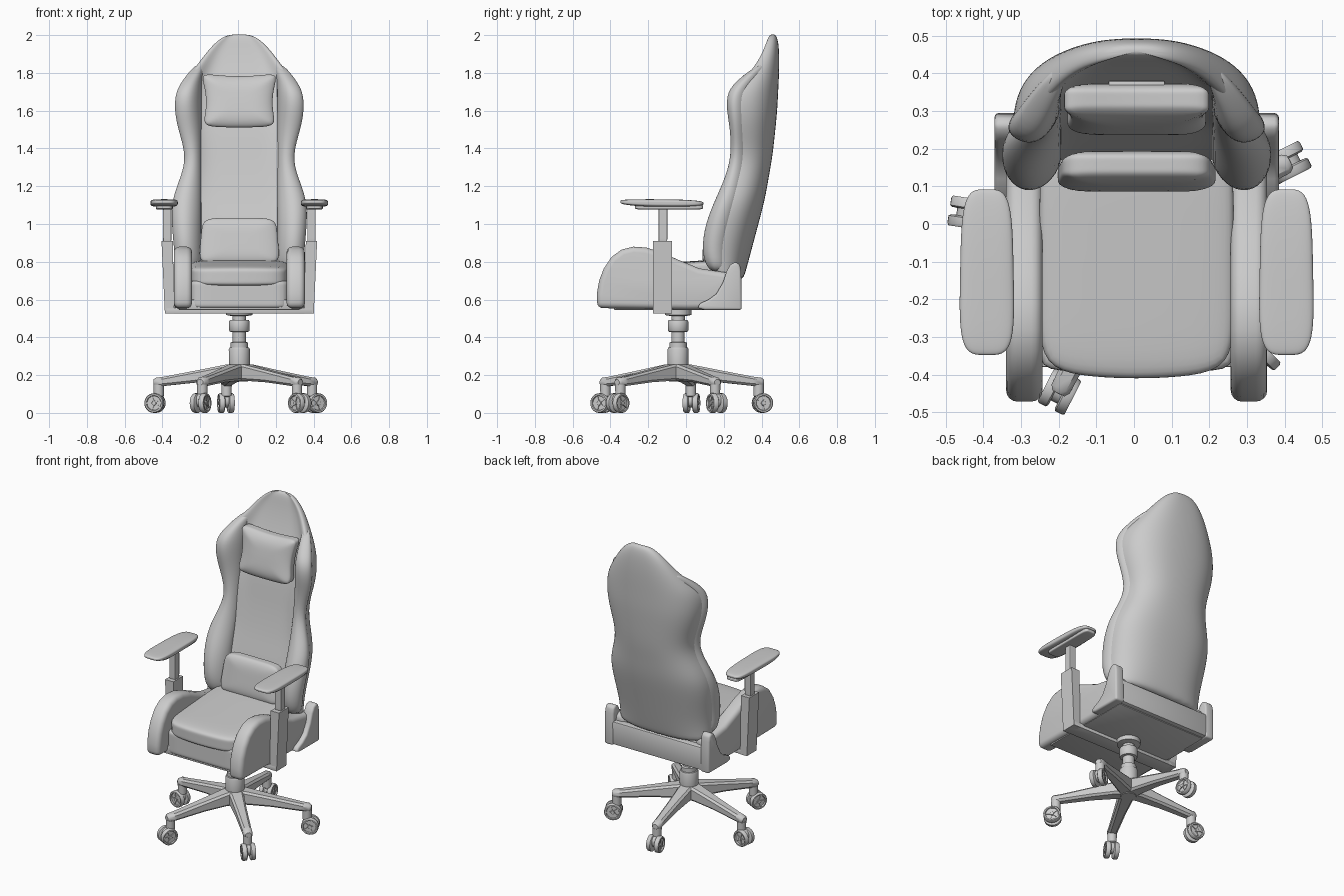
import bpy, bmesh
from math import sin, cos, pi, radians
from mathutils import Matrix, Vector

if "Cube" in bpy.data.objects:
    bpy.data.objects.remove(bpy.data.objects["Cube"])

CX, CY = 0.007, -0.042      # chair centre line, gas column position


def finish(name, bm, mirror=False, subsurf=0, angle=40):
    bmesh.ops.recalc_face_normals(bm, faces=bm.faces[:])
    me = bpy.data.meshes.new(name)
    bm.to_mesh(me)
    bm.free()
    ob = bpy.data.objects.new(name, me)
    bpy.context.collection.objects.link(ob)
    ob.location.x = CX
    bpy.ops.object.select_all(action='DESELECT')
    ob.select_set(True)
    bpy.context.view_layer.objects.active = ob
    bpy.ops.object.shade_smooth_by_angle(angle=radians(angle))
    if subsurf:
        ob.modifiers.new("smooth", 'SUBSURF').levels = subsurf
        ob.modifiers["smooth"].render_levels = subsurf
    if mirror:
        ob.modifiers.new("mirror", 'MIRROR')
    return ob


def loft(bm, rings):
    vs = [[bm.verts.new(p) for p in r] for r in rings]
    n = len(vs[0])
    for a, b in zip(vs, vs[1:]):
        for i in range(n):
            j = (i + 1) % n
            bm.faces.new((a[i], a[j], b[j], b[i]))
    bm.faces.new(vs[0][::-1])
    bm.faces.new(vs[-1])


def lathe(bm, prof, n=32, mat=Matrix()):
    loft(bm, [[mat @ Vector((r * cos(2 * pi * i / n), r * sin(2 * pi * i / n), h))
               for i in range(n)] for r, h in prof])


def bevel(bm, width, segs):
    es = [e for e in bm.edges if e.calc_face_angle(0) > 0.7]
    bmesh.ops.bevel(bm, geom=es, offset=width, segments=segs, profile=0.5, affect='EDGES')


def extrude_yz(name, prof, x0, x1, bev, segs=3, **kw):
    bm = bmesh.new()
    loft(bm, [[(x, y, z) for y, z in prof] for x in (x0, x1)])
    bmesh.ops.recalc_face_normals(bm, faces=bm.faces[:])
    bevel(bm, bev, segs)
    return finish(name, bm, **kw)


def box(name, lo, hi, bev=0.004, **kw):
    prof = [(lo[1], lo[2]), (hi[1], lo[2]), (hi[1], hi[2]), (lo[1], hi[2])]
    return extrude_yz(name, prof, lo[0], hi[0], bev, 2, **kw)


def pad(name, centre, half, p, fn=None, **kw):
    """Soft box: cube rounded with a p-norm, then shaped in unit space by fn."""
    bm = bmesh.new()
    bmesh.ops.create_cube(bm, size=2)
    bmesh.ops.subdivide_edges(bm, edges=bm.edges[:], cuts=17, use_grid_fill=True)
    for v in bm.verts:
        c = v.co / sum(abs(k) ** p for k in v.co) ** (1 / p)
        if fn:
            c = Vector(fn(*c))
        v.co = Vector([c[i] * half[i] + centre[i] for i in range(3)])
    return finish(name, bm, angle=60, **kw)


# Backrest: height, half width, back y, rim y, centre panel y, bolster front y
ROWS = [(0.70, .31, .30, .21, .17, 0), (0.74, .325, .315, .165, .165, .12),
        (0.85, .335, .345, .14, .18, .08), (1.0, .35, .385, .175, .21, .10),
        (1.13, .35, .42, .21, .245, .155), (1.25, .30, .44, .24, .27, .21),
        (1.36, .27, .46, .265, .29, .24), (1.5, .315, .475, .255, .31, .235),
        (1.6, .335, .485, .25, .335, .215), (1.7, .33, .49, .25, .36, .215),
        (1.77, .285, .493, .31, .385, .28), (1.85, .22, .495, .38, .41, .39),
        (1.93, .16, .493, .42, .43, 0), (1.985, .10, .485, .44, .44, 0),
        (2.005, .05, .47, .455, .452, 0)]
shell, bolster = [], []
for z, w, yb, ye, yc, yf in ROWS:
    h = [(w * sin(t * pi / 12) ** .8, ye + (yb - ye) * max(cos(t * pi / 12), 0) ** .8)
         for t in range(7)]
    h += [(w * .9, ye - .01), (w * .66, yc), (w * .33, yc)]
    ring = h + [(0, yc)] + [(-x, y) for x, y in h[:0:-1]]
    shell.append([(x, y, z) for x, y in ring])
    if yf:
        xi = min(.195, w - .05)
        d = w - xi
        pts = [(xi, yc + .04), (xi + .005, (yc + yf) / 2 + .01), (xi + .4 * d, yf),
               (xi + .8 * d, yf - .003), (w + .014, (yf + ye) / 2 + .01),
               (w + .006, ye + .03), (w - .03, ye + .07)]
        bolster.append([(x, y, z) for x, y in pts])
for name, rings, mir in (("backrest_shell", shell, False), ("backrest_bolster", bolster, True)):
    bm = bmesh.new()
    loft(bm, rings)
    finish(name, bm, mir, 2, 180)

# Pillows and the head pillow strap
pad("head_pillow", (0, .305, 1.655), (.205, .055, .148), 7,
    lambda x, y, z: (x * (.86 + .14 * z * z) * (1 + .03 * z),
                     y * (1 - .45 * max(abs(x), abs(z)) ** 4) + .5 * z,
                     z * (.86 + .14 * x * x) if z > 0 else z * (.97 - .04 * x * x)))
pad("lumbar_pillow", (0, .14, .91), (.205, .045, .122), 6,
    lambda x, y, z: (x * (1 - .05 * z), y * (1 - .3 * max(abs(x), abs(z)) ** 4) + .4 * z, z))
box("pillow_strap", (-.075, .345, 1.58), (.075, .38, 1.76))

# Seat
pad("seat_cushion", (0, -.10, .74), (.258, .31, .05), 7,
    lambda x, y, z: (x, y * (1 - .08 * x * x) if y < 0 else y, z * (1.1 - .1 * x * x) + .4 * y))
pad("seat_base", (0, -.09, .627), (.262, .30, .077), 12)
extrude_yz("seat_wing", [(-.47, .555), (-.472, .63), (-.46, .70), (-.435, .765), (-.395, .825),
                         (-.34, .865), (-.28, .88), (-.21, .875), (-.13, .85), (-.04, .81),
                         (.07, .765), (.20, .745), (.26, .74), (.26, .55), (.0, .547)],
           .25, .347, .03, 4, mirror=True)
box("seat_underplate", (-.32, -.38, .545), (.32, .26, .60))

# Rear hinge covers and the bar joining them
extrude_yz("hinge_cover", [(.06, .555), (.075, .58), (.12, .60), (.16, .63), (.195, .69),
                           (.215, .75), (.235, .785), (.262, .80), (.285, .785),
                           (.292, .75), (.295, .545), (.10, .545)],
           .315, .378, .012, 3, mirror=True)
box("rear_bar", (-.34, .24, .55), (.34, .29, .70), .01)

# Armrests
box("arm_crossbar", (-.39, -.175, .525), (.39, -.075, .557))
bm = bmesh.new()
loft(bm, [[(a, -.175, z), (b, -.175, z), (b, -.075, z), (a, -.075, z)]
          for z, a, b in ((.525, .345, .394), (.91, .352, .412))])
bevel(bm, .003, 2)
finish("arm_upright", bm, True)
pad("arm_post", (.382, -.122, 1.0), (.022, .023, .10), 12, mirror=True)
pad("arm_underplate", (.397, -.09, 1.09), (.045, .18, .014), 6, mirror=True)
pad("arm_pad", (.398, -.128, 1.111), (.071, .22, .02), 4,
    lambda x, y, z: (x * (1 - .06 * y), y, z * (1 - .25 * y * y) + (.3 * y * y if y < 0 else -.1 * y)),
    mirror=True)

# Gas column
bm = bmesh.new()
lathe(bm, [(.045, .165), (.055, .18), (.056, .335), (.052, .345), (.046, .347), (.046, .372),
           (.035, .376), (.035, .428), (.05, .430), (.054, .436), (.054, .485), (.05, .491),
           (.036, .493), (.036, .512), (.07, .518), (.07, .55)],
      mat=Matrix.Translation((0, CY, 0)))
finish("gas_column", bm)

# One base leg along +x, with its caster
bm = bmesh.new()
rings = []
for r, hw, lo, hi in ((.0, .045, .165, .262), (.07, .042, .17, .255), (.22, .034, .162, .226),
                      (.40, .028, .143, .192), (.445, .027, .140, .186), (.458, .018, .145, .178)):
    c = .012
    rings.append([(r, y, z) for y, z in ((-hw + c, lo), (hw - c, lo), (hw, lo + c), (hw, hi - c),
                                         (hw - c, hi), (c - hw, hi), (-hw, hi - c), (-hw, lo + c))])
loft(bm, rings)
leg = finish("base_leg", bm)

bm = bmesh.new()
lathe(bm, [(.02, .085), (.027, .09), (.028, .15)], 20, Matrix.Translation((.432, 0, 0)))
lathe(bm, [(.036, -.010), (.036, .010)], 20,
      Matrix.Translation((.448, 0, .065)) @ Matrix.Rotation(pi / 2, 4, 'X'))
for side in (1, -1):
    m = Matrix.Translation((.452, 0, .052)) @ Matrix.Rotation(side * pi / 2, 4, 'X')
    lathe(bm, [(.01, .008), (.046, .010), (.052, .014), (.052, .034), (.048, .040), (.040, .040),
               (.037, .032), (.013, .032), (.011, .040), (.004, .040)], 28, m)
    for k in range(5):
        s = m @ Matrix.Rotation(k * 2 * pi / 5, 4, 'Z') @ Matrix.Translation((.025, 0, .034))
        bmesh.ops.create_cube(bm, size=1, matrix=s @ Matrix.Diagonal((.028, .008, .006, 1)))
caster = finish("caster", bm)

for k in range(5):
    for src in (leg, caster):
        ob = src if k == 0 else src.copy()
        if k:
            bpy.context.collection.objects.link(ob)
        ob.location = (CX, CY, 0)
        ob.rotation_euler.z = radians(27 + 72 * k)
